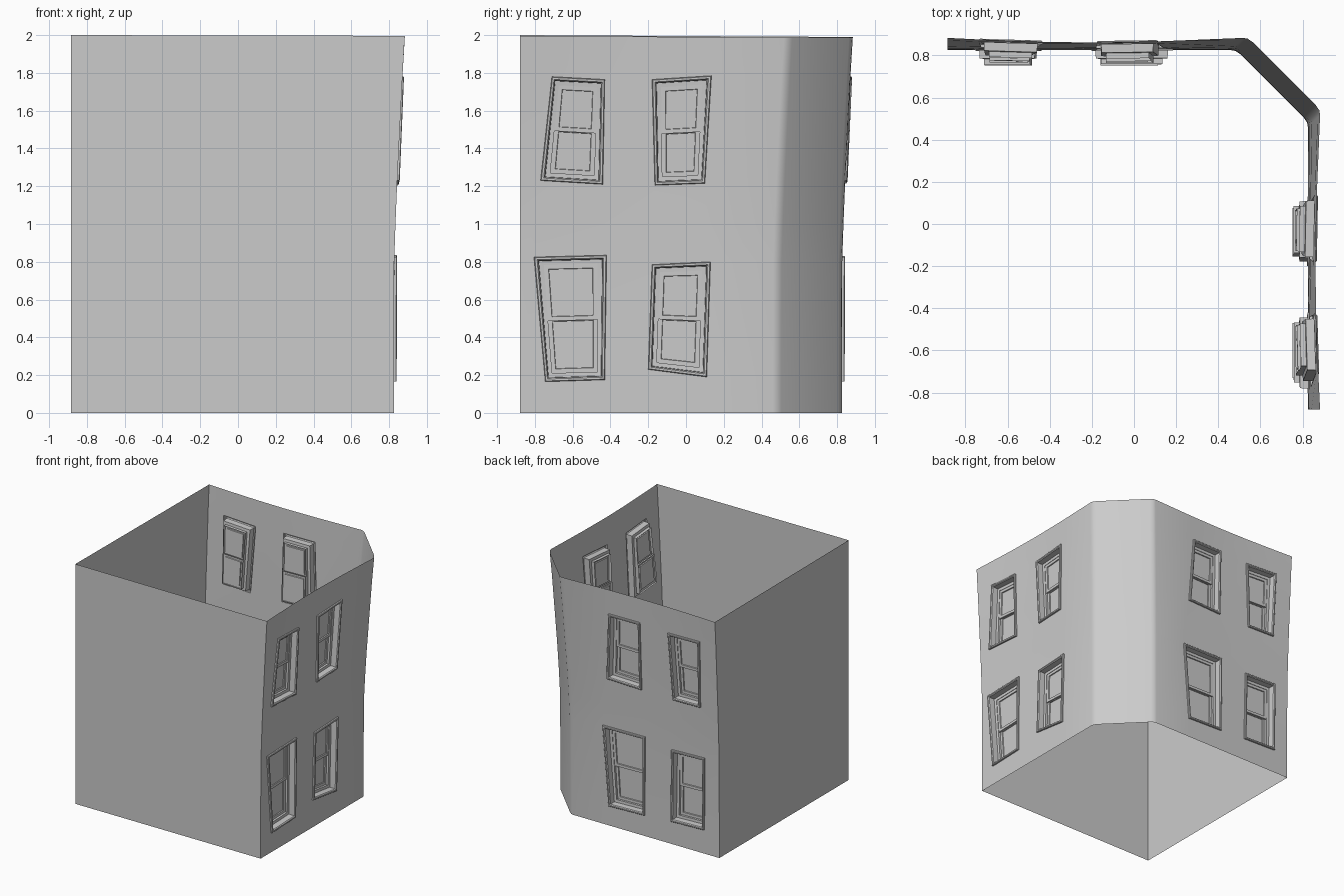
import bpy, bmesh, math
from mathutils import Vector

if "Cube" in bpy.data.objects:
    bpy.data.objects.remove(bpy.data.objects["Cube"])


def lean(z, s=0.0):
    """Outward flare of the two window walls, weaker mid-wall."""
    return 0.058 * (max(0.0, z - 0.7) / 1.3) ** 1.3 * (1 - 0.38 * math.sin(math.pi * min(1, max(0, s))))


def right_surface(t, z, d=0.0):
    return Vector((0.825 + lean(z, (t + 0.88) / 1.36) + d, t, z))


def back_surface(t, z, d=0.0):
    return Vector((t, 0.825 + lean(z, (0.48 - t) / 1.365) + d, z))


# Window corners in wall space: top-left, top-right, bottom-right, bottom-left
RIGHT = {
    "lower_left": [(-.805, .825), (-.42, .835), (-.43, .175), (-.745, .165)],
    "lower_right": [(-.18, .785), (.13, .80), (.11, .19), (-.20, .23)],
    "upper_left": [(-.71, 1.78), (-.43, 1.765), (-.44, 1.21), (-.77, 1.23)],
    "upper_right": [(-.18, 1.765), (.135, 1.785), (.10, 1.215), (-.165, 1.205)],
}
BACK = {
    "lower_left": [(.185, .825), (-.205, .83), (-.20, .175), (.13, .165)],
    "lower_right": [(-.45, .79), (-.755, .80), (-.75, .20), (-.44, .19)],
    "upper_left": [(.11, 1.785), (-.175, 1.785), (-.18, 1.22), (.14, 1.23)],
    "upper_right": [(-.435, 1.77), (-.735, 1.78), (-.725, 1.22), (-.47, 1.215)],
}


def finish(bm, name, angle):
    bmesh.ops.remove_doubles(bm, verts=bm.verts, dist=0.0005)
    bmesh.ops.recalc_face_normals(bm, faces=bm.faces)
    me = bpy.data.meshes.new(name)
    bm.to_mesh(me)
    bm.free()
    ob = bpy.data.objects.new(name, me)
    bpy.context.collection.objects.link(ob)
    bpy.ops.object.select_all(action='DESELECT')
    bpy.context.view_layer.objects.active = ob
    ob.select_set(True)
    bpy.ops.object.shade_smooth_by_angle(angle=math.radians(angle))


ROWS = [0, .18, .80, 1.0, 1.22, 1.78, 2.0]


def grid(bm, pts, holes=()):
    vs = [[bm.verts.new(p) for p in row] for row in pts]
    for j in range(len(vs) - 1):
        for i in range(len(vs[0]) - 1):
            if (i, j) not in holes:
                bm.faces.new((vs[j][i], vs[j][i + 1], vs[j + 1][i + 1], vs[j + 1][i]))


def window_wall(bm, surf, wins, start, end, z_start, z_end):
    """Grid whose lines run through the window corners, leaving four openings."""
    def pair(level, bottom):
        l, r = wins[level + "_left"], wins[level + "_right"]
        return [l[3], l[2], r[3], r[2]] if bottom else [l[0], l[1], r[0], r[1]]
    lb, lt, ub, ut = pair("lower", 1), pair("lower", 0), pair("upper", 1), pair("upper", 0)
    mid = [((a[0] + b[0]) / 2, 1.0) for a, b in zip(lt, ub)]
    inner = [[(p[0], 0) for p in lb], lb, lt, mid, ub, ut, [(p[0], 2.0) for p in ut]]
    pts = []
    for k, (z, row) in enumerate(zip(ROWS, inner)):
        line = [(start(z), z)] + row + [(end(z), z)]
        pts.append([surf(t, h) for t, h in line])
        if k == 6:
            for p, (t, h) in zip(pts[-1], line):
                f = (t - start(z)) / (end(z) - start(z))
                p.z = z_start + (z_end - z_start) * f
    grid(bm, pts, {(1, 1), (3, 1), (1, 4), (3, 4)})


# Wall shell: two window walls, soft chamfered corner, two plain walls
bm = bmesh.new()
window_wall(bm, right_surface, RIGHT, lambda z: -.88, lambda z: .46 + lean(z), 1.996, 1.987)
window_wall(bm, back_surface, BACK, lambda z: .46 + lean(z), lambda z: -.885, 1.987, 1.99)
corner = [(.825, .46), (.821, .482), (.805, .505), (.505, .805), (.482, .821), (.46, .825)]
grid(bm, [[Vector((x + lean(z), y + lean(z), z if z < 2 else 1.987)) for x, y in corner] for z in ROWS])
grid(bm, [[Vector((-.885, -.88, z)), Vector((.825 + lean(z), -.88, z if z < 2 else 1.996))] for z in ROWS])
grid(bm, [[Vector((-.885, .825 + lean(z), z if z < 2 else 1.99)), Vector((-.885, -.88, z))] for z in ROWS])
finish(bm, "walls", 40)


def add_window(name, surf, quad):
    tl, tr, br, bl = [Vector(p) for p in quad]
    w = ((tr - tl).length + (br - bl).length) / 2
    h = ((tl - bl).length + (tr - br).length) / 2
    bm = bmesh.new()

    def loop(x0, x1, y0, y1, d):
        out = []
        for x, y in ((x0, y0), (x1, y0), (x1, y1), (x0, y1)):
            p = bl.lerp(br, x / w).lerp(tl.lerp(tr, x / w), y / h)
            out.append(bm.verts.new(surf(p.x, p.y, d)))
        return out

    def nest(x0, x1, y0, y1, profile, fill):
        prev = None
        for a, d in profile:
            cur = loop(x0 + a, x1 - a, y0 + a, y1 - a, d)
            if prev:
                for i in range(4):
                    k = (i + 1) % 4
                    bm.faces.new((prev[i], prev[k], cur[k], cur[i]))
            prev = cur
        if fill:
            bm.faces.new(prev)

    # Outer trim and stepped reveal
    nest(0, w, 0, h, [(0, -.003), (0, .011), (.004, .015), (.014, .015), (.02, .008),
                      (.022, -.04), (.044, -.042), (.044, -.068)], False)
    # Upper and lower sashes with glass
    m, mid, lap = .044, h / 2, .01
    for y0, y1, d in ((mid - lap, h - m, -.046), (m, mid + lap, -.06)):
        nest(m, w - m, y0, y1, [(0, d - .014), (0, d), (.022, d), (.024, d - .008)], True)
    finish(bm, name, 20)


for side, surf, wins in (("right", right_surface, RIGHT), ("back", back_surface, BACK)):
    for place, quad in wins.items():
        add_window(f"{side}_window_{place}", surf, quad)
